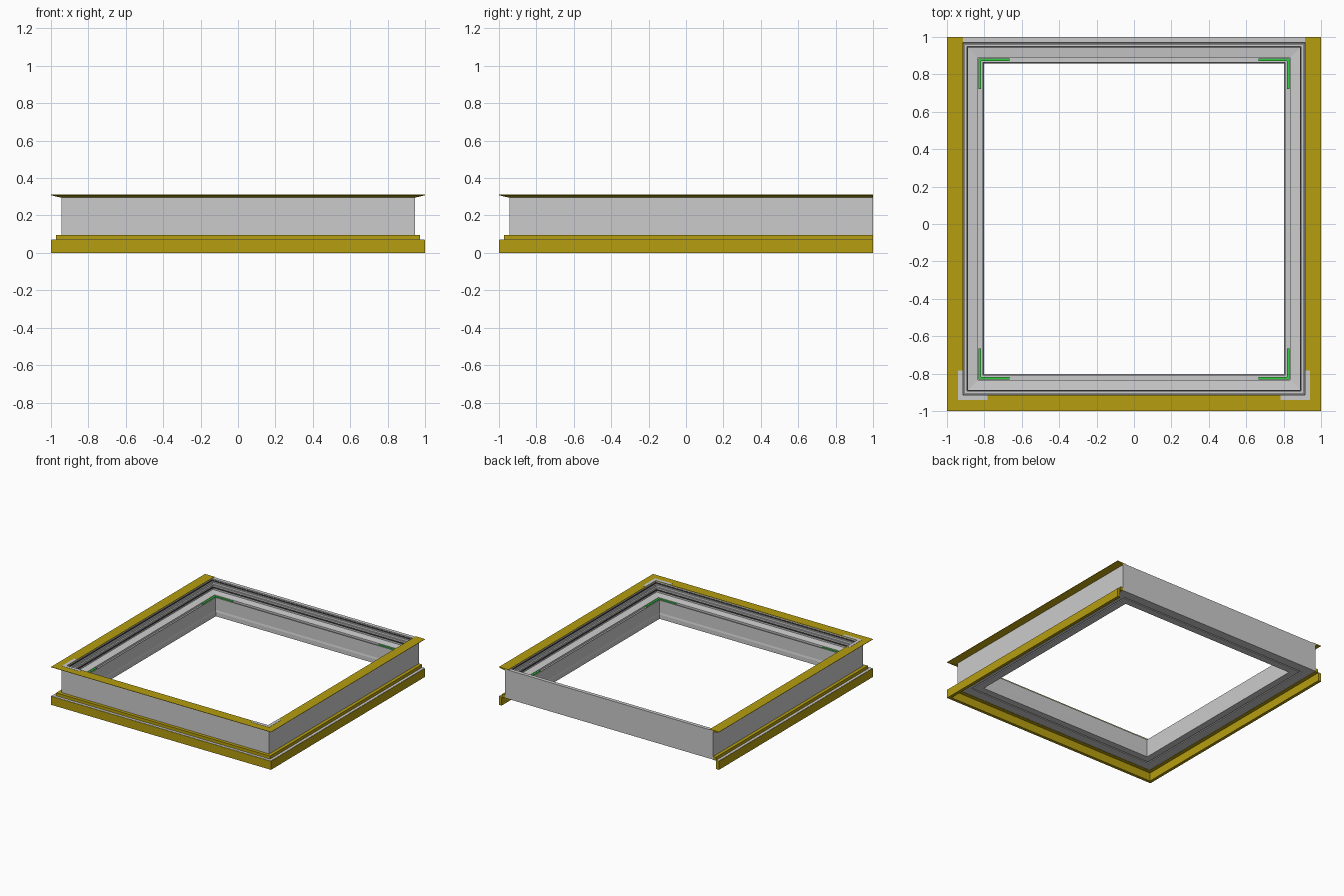
import bpy, bmesh

if "Cube" in bpy.data.objects:
    bpy.data.objects.remove(bpy.data.objects["Cube"])

W, YF, YB = 0.945, -0.945, 1.0   # outer faces of the grey frame


def material(name, rgb):
    m = bpy.data.materials.new(name)
    m.diffuse_color = (*rgb, 1)
    m.use_nodes = True
    m.node_tree.nodes["Principled BSDF"].inputs["Base Color"].default_value = m.diffuse_color
    return m


gold = material("gold", (0.46, 0.34, 0.005))
green = material("green", (0.03, 0.65, 0.05))
dark = material("dark_rubber", (0.06, 0.06, 0.06))


def sweep(name, profile, closed=True, mat=None):
    """Sweep (inward offset, z) profile round the frame; open = front and sides only."""
    bm = bmesh.new()
    rows = []
    for d, z in profile:
        x, yf = W - d, YF + d
        yb = YB - d if closed else YB
        rows.append([bm.verts.new(p) for p in
                     ((-x, yb, z), (-x, yf, z), (x, yf, z), (x, yb, z))])
    n = len(rows)
    for i in range(n):
        a, b = rows[i], rows[(i + 1) % n]
        for k in range(4 if closed else 3):
            j = (k + 1) % 4
            bm.faces.new((a[k], a[j], b[j], b[k]))
    if not closed:
        bm.faces.new([r[0] for r in rows])
        bm.faces.new([r[3] for r in rows])
    return finish(name, bm, mat)


def finish(name, bm, mat):
    bmesh.ops.recalc_face_normals(bm, faces=bm.faces)
    me = bpy.data.meshes.new(name)
    bm.to_mesh(me)
    bm.free()
    if mat:
        me.materials.append(mat)
    ob = bpy.data.objects.new(name, me)
    bpy.context.collection.objects.link(ob)
    return ob


def corner_angle(name, sx, back, d, width, length, z0, z1, mat=None):
    """L-shaped plate with its outer corner inset by d."""
    x, y = W - d, (YB - d if back else YF + d)
    s = -1 if back else 1
    pts = [(0, 0), (length, 0), (length, width), (width, width),
           (width, length), (0, length)]
    bm = bmesh.new()
    f = bm.faces.new([bm.verts.new((sx * (x - u), y + s * v, z0)) for u, v in pts])
    ext = bmesh.ops.extrude_face_region(bm, geom=[f])
    for v in ext["geom"]:
        if isinstance(v, bmesh.types.BMVert):
            v.co.z = z1
    return finish(name, bm, mat)


# Main frame: stepped inside, sill groove, grooved underside
sweep("main_frame", [
    (0, 0.07), (0, 0.307), (0.03, 0.307), (0.03, 0.285), (0.04, 0.285),
    (0.04, 0.268), (0.052, 0.268), (0.052, 0.232), (0.11, 0.225),
    (0.11, 0.21), (0.134, 0.21), (0.134, 0.222), (0.139, 0.222),
    (0.139, 0.12), (0.142, 0.105), (0.142, 0.07),
    (0.085, 0.07), (0.085, 0.078), (0.075, 0.078), (0.075, 0.07)])

# Rubber seals on the inner steps
sweep("upper_seal", [(0.03, 0.29), (0.03, 0.298), (0.034, 0.298), (0.034, 0.29)], mat=dark)
sweep("lower_seal", [(0.052, 0.245), (0.052, 0.255), (0.057, 0.255), (0.057, 0.245)], mat=dark)

# Gold top flange with tapered underside, three sides
sweep("top_flange", [(0, 0.295), (-0.055, 0.308), (-0.055, 0.311), (0.03, 0.311), (0.03, 0.307),
                     (0, 0.307)], False, gold)

# Gold base skirt and its upper step, three sides
sweep("base_skirt", [(0, 0.068), (0, 0.095), (-0.027, 0.095), (-0.027, 0.07),
                     (-0.055, 0.07), (-0.055, 0), (-0.03, 0), (-0.03, 0.068)], False, gold)
sweep("skirt_cap", [(-0.03, 0.07), (-0.03, 0.072), (-0.052, 0.072), (-0.052, 0.07)], False)

# Corner plates: green clips inside, pale plates on the front top corners
for sx, side in ((-1, "left"), (1, "right")):
    corner_angle("front_plate_" + side, sx, False, 0.003, 0.027, 0.16, 0.311, 0.3125)
    for back, end in ((False, "front"), (True, "back")):
        corner_angle(f"clip_{end}_{side}", sx, back, 0.114, 0.014, 0.165, 0.21, 0.223, green)
